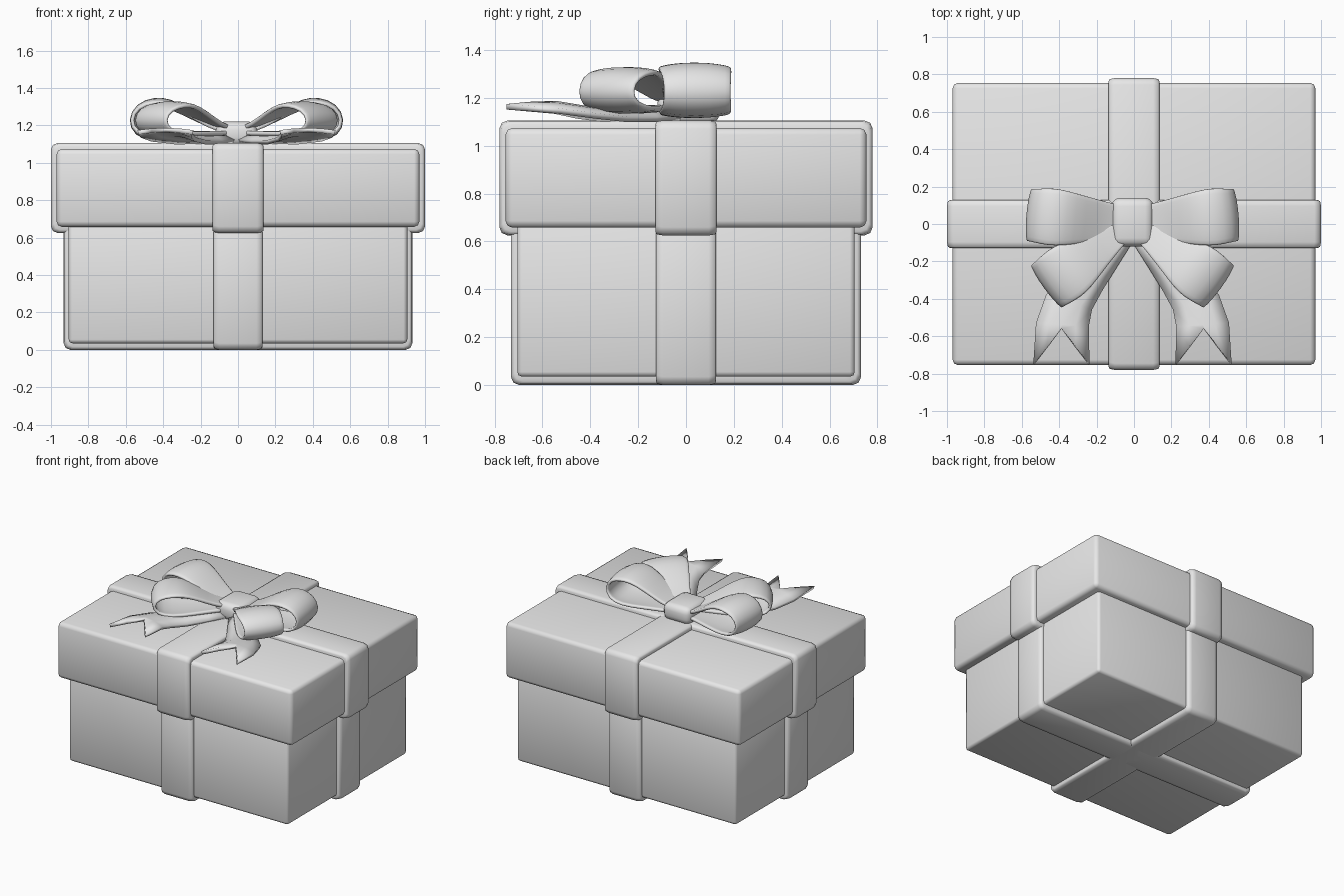
import bpy, bmesh, math
from mathutils import Vector

if "Cube" in bpy.data.objects:
    bpy.data.objects.remove(bpy.data.objects["Cube"])

grey = bpy.data.materials.new("plain_grey")
grey.diffuse_color = (0.8, 0.8, 0.8, 1)
grey.use_nodes = True
grey.node_tree.nodes["Principled BSDF"].inputs["Base Color"].default_value = grey.diffuse_color
BOW_X = -0.008


def finish(name, bm, smooth_angle=60):
    bmesh.ops.recalc_face_normals(bm, faces=bm.faces[:])
    me = bpy.data.meshes.new(name)
    bm.to_mesh(me)
    bm.free()
    me.materials.append(grey)
    ob = bpy.data.objects.new(name, me)
    bpy.context.collection.objects.link(ob)
    bpy.ops.object.select_all(action='DESELECT')
    ob.select_set(True)
    bpy.context.view_layer.objects.active = ob
    bpy.ops.object.shade_smooth_by_angle(angle=math.radians(smooth_angle))
    return ob


def rounded_box(name, size, centre, bevel, segments=2):
    bm = bmesh.new()
    bmesh.ops.create_cube(bm, size=1)
    for v in bm.verts:
        v.co = Vector(a * b for a, b in zip(v.co, size)) + Vector(centre)
    bmesh.ops.bevel(bm, geom=bm.edges[:], offset=bevel, segments=segments,
                    profile=0.5, affect='EDGES')
    return finish(name, bm)


def strap(name, axis, reach, z0, z1, half_width):
    """Closed band round the box, with softly rounded long edges."""
    bm = bmesh.new()
    rings = []
    side = [(-1, .045), (-1, .016), (-.95, .005), (-.75, 0)]
    for w, inset in side + [(-w, i) for w, i in reversed(side)]:
        a, lo, hi, c = reach - inset, z0 + inset, z1 - inset, .035
        k = c * .3
        corner = [(a - c, lo), (a - k, lo + k), (a, lo + c),
                  (a, hi - c), (a - k, hi - k), (a - c, hi)]
        outline = corner + [(-u, z) for u, z in reversed(corner)]
        d = w * half_width
        rings.append([bm.verts.new((u, d, z) if axis == 'x' else (d, u, z))
                      for u, z in outline])
    for r, s in zip(rings, rings[1:]):
        for i in range(len(r)):
            j = (i + 1) % len(r)
            bm.faces.new((r[i], r[j], s[j], s[i]))
    return finish(name, bm)


def ribbon(name, rows, subdivide):
    """Thin padded ribbon through rows of points."""
    bm = bmesh.new()
    grid = [[bm.verts.new(p) for p in row] for row in rows]
    for r, s in zip(grid, grid[1:]):
        for i in range(len(r) - 1):
            bm.faces.new((r[i], r[i + 1], s[i + 1], s[i]))
    ob = finish(name, bm, 80)
    mod = ob.modifiers.new("thickness", 'SOLIDIFY')
    mod.thickness, mod.offset = .024, 0
    if subdivide:
        ob.modifiers.new("rounding", 'SUBSURF').levels = 1
        ob.modifiers["rounding"].render_levels = 1


# Box and lid
rounded_box("box_body", (1.81, 1.41, .66), (0, 0, .365), .02)
rounded_box("box_lid", (1.94, 1.508, .416), (0, 0, .866), .028)

# Straps on the box and on the lid
strap("body_strap_across", 'x', .932, 0, .70, .126)
strap("body_strap_lengthwise", 'y', .732, 0, .70, .131)
strap("lid_strap_across", 'x', 1.0, .625, 1.106, .128)
strap("lid_strap_lengthwise", 'y', .78, .625, 1.106, .136)

# Knot
rounded_box("bow_knot", (.225, .26, .13), (BOW_X, .01, 1.155), .045, 3)

# Side profile of a bow loop: distance from the knot, height
LOOP = [(.04, 1.165), (.14, 1.195), (.26, 1.28), (.36, 1.338), (.44, 1.345),
        (.53, 1.315), (.575, 1.23), (.54, 1.145), (.44, 1.118), (.28, 1.13),
        (.14, 1.14), (.04, 1.145)]


def bow_loop(name, side, angle, length, z_base, z_scale, w_in, w_out):
    ca, sa = math.cos(angle), math.sin(angle)
    rows = []
    for s, z in LOOP:
        t = min(1, max(0, (s - .06) / .34))
        w = w_in + (w_out - w_in) * t - max(0, s - .44) * .12
        row = []
        for v in (-1, -.85, -.4, .4, .85, 1):
            pull = .20 * v * v * t      # edges curl towards the loop centre
            ss = s + (.40 - s) * pull * .5
            zz = z + (1.225 - z) * pull
            d, h = ss * length / .57, z_base + (zz - 1.12) * z_scale
            row.append((BOW_X + side * (ca * d - sa * v * w),
                        sa * d + ca * v * w, h))
        rows.append(row)
    ribbon(name, rows, True)


# Tail centre line: x, y, z, half width, direction of the width
TAIL = [(.04, -.04, 1.135, .06, 45), (.14, -.17, 1.130, .075, 40),
        (.25, -.30, 1.130, .10, 32), (.34, -.42, 1.145, .125, 18),
        (.375, -.54, 1.165, .138, 4)]


def bow_tail(name, side):
    rows = []
    for x, y, z, w, a in TAIL:
        a = math.radians(a)
        rows.append([(BOW_X + side * (x + v * w * math.cos(a)),
                      y + v * w * math.sin(a), z - .03 * v * v + .01)
                     for v in (-1, -.5, 0, .5, 1)])
    # swallowtail end: the points reach further than the middle
    rows.append([(BOW_X + side * (.38 + v * .147), -.56 - abs(v) * .19,
                  1.175 - .012 * v * v) for v in (-1, -.5, 0, .5, 1)])
    ribbon(name, rows, False)


for label, side in (("right", 1), ("left", -1)):
    bow_loop(f"upper_loop_{label}", side, math.radians(5), .57, 1.12, 1, .09, .155)
    bow_loop(f"lower_loop_{label}", side, math.radians(-36), .585, 1.14, .82, .05, .155)
    bow_tail(f"bow_tail_{label}", side)
